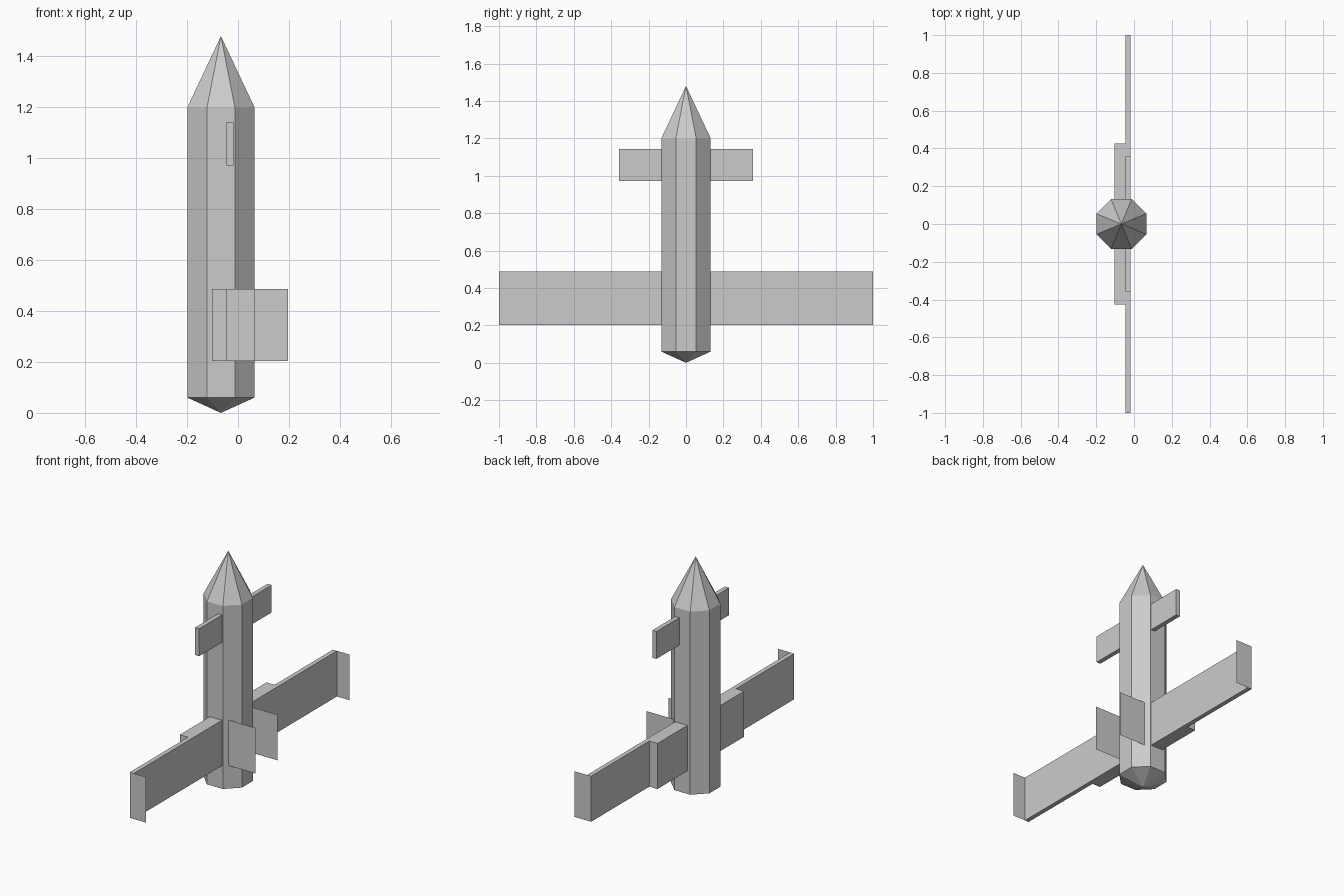
import bpy, bmesh, math

if "Cube" in bpy.data.objects:
    bpy.data.objects.remove(bpy.data.objects["Cube"])

BODY_X = -0.067
APOTHEM = 0.132
SIDES = 8


def finish(name, bm):
    bmesh.ops.recalc_face_normals(bm, faces=bm.faces)
    mesh = bpy.data.meshes.new(name)
    bm.to_mesh(mesh)
    bm.free()
    obj = bpy.data.objects.new(name, mesh)
    bpy.context.collection.objects.link(obj)
    return obj


def mirror_y(obj):
    mod = obj.modifiers.new("Mirror", 'MIRROR')
    mod.use_axis = (False, True, False)
    mod.use_mirror_merge = False


def box_pair(name, x, y, z):
    bm = bmesh.new()
    bmesh.ops.create_cube(bm, size=1)
    for v in bm.verts:
        v.co = [r[0] if c < 0 else r[1] for c, r in zip(v.co, (x, y, z))]
    mirror_y(finish(name, bm))


def plate_pair(name, x, y, z):
    bm = bmesh.new()
    corners = ((x[0], z[0]), (x[1], z[0]), (x[1], z[1]), (x[0], z[1]))
    bm.faces.new([bm.verts.new((cx, y, cz)) for cx, cz in corners])
    mirror_y(finish(name, bm))


# Fuselage: octagonal tube with pointed nose and shallow tail cone
bm = bmesh.new()
radius = APOTHEM / math.cos(math.pi / SIDES)
rings = []
for z in (0.06, 1.20):
    ring = []
    for i in range(SIDES):
        a = (i + 0.5) * 2 * math.pi / SIDES
        ring.append(bm.verts.new((BODY_X + radius * math.cos(a), radius * math.sin(a), z)))
    rings.append(ring)
tail = bm.verts.new((BODY_X, 0, 0))
nose = bm.verts.new((BODY_X, 0, 1.48))
low, high = rings
for i in range(SIDES):
    j = (i + 1) % SIDES
    bm.faces.new((low[i], low[j], high[j], high[i]))
    bm.faces.new((high[i], high[j], nose))
    bm.faces.new((low[j], low[i], tail))
finish("fuselage", bm)

# Wings, wing root blocks and forward canards
WING_Z = (0.203, 0.487)
THIN = (-0.046, -0.018)
box_pair("wings", THIN, (APOTHEM, 1.0), WING_Z)
box_pair("wing_root_blocks", (-0.102, THIN[0]), (APOTHEM, 0.427), WING_Z)
box_pair("canards", THIN, (APOTHEM, 0.357), (0.972, 1.143))

# Thin wingtip plates and body fins
plate_pair("wingtip_plates", (THIN[0], 0.067), 1.0, WING_Z)
plate_pair("body_fins", (0.011, 0.197), 0.108, WING_Z)
